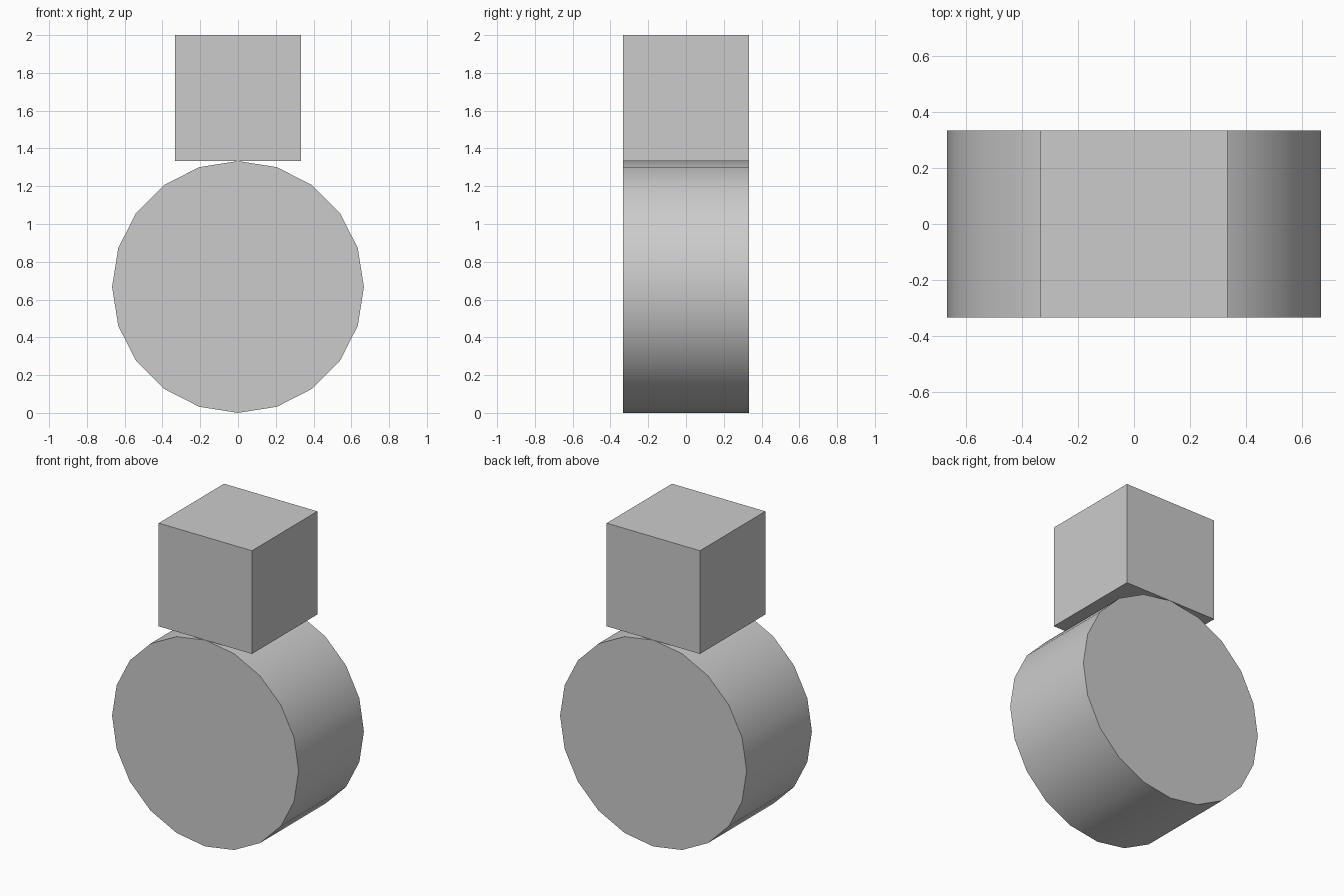
import bpy, math

if "Cube" in bpy.data.objects:
    bpy.data.objects.remove(bpy.data.objects["Cube"])

U = 2 / 3  # base unit: cube side, drum depth and drum radius

# Drum lying on its side, axis along y, 20 sides with smooth rim
bpy.ops.mesh.primitive_cylinder_add(vertices=20, radius=U, depth=U,
                                    location=(0, 0, U),
                                    rotation=(math.pi / 2, 0, 0))
drum = bpy.context.object
drum.name = "drum"
bpy.ops.object.transform_apply(location=False, rotation=True, scale=True)
bpy.ops.object.shade_smooth_by_angle(angle=math.radians(30))

# Cube balanced on top of the drum
bpy.ops.mesh.primitive_cube_add(size=U, location=(0, 0, 2.5 * U))
bpy.context.object.name = "top_block"
